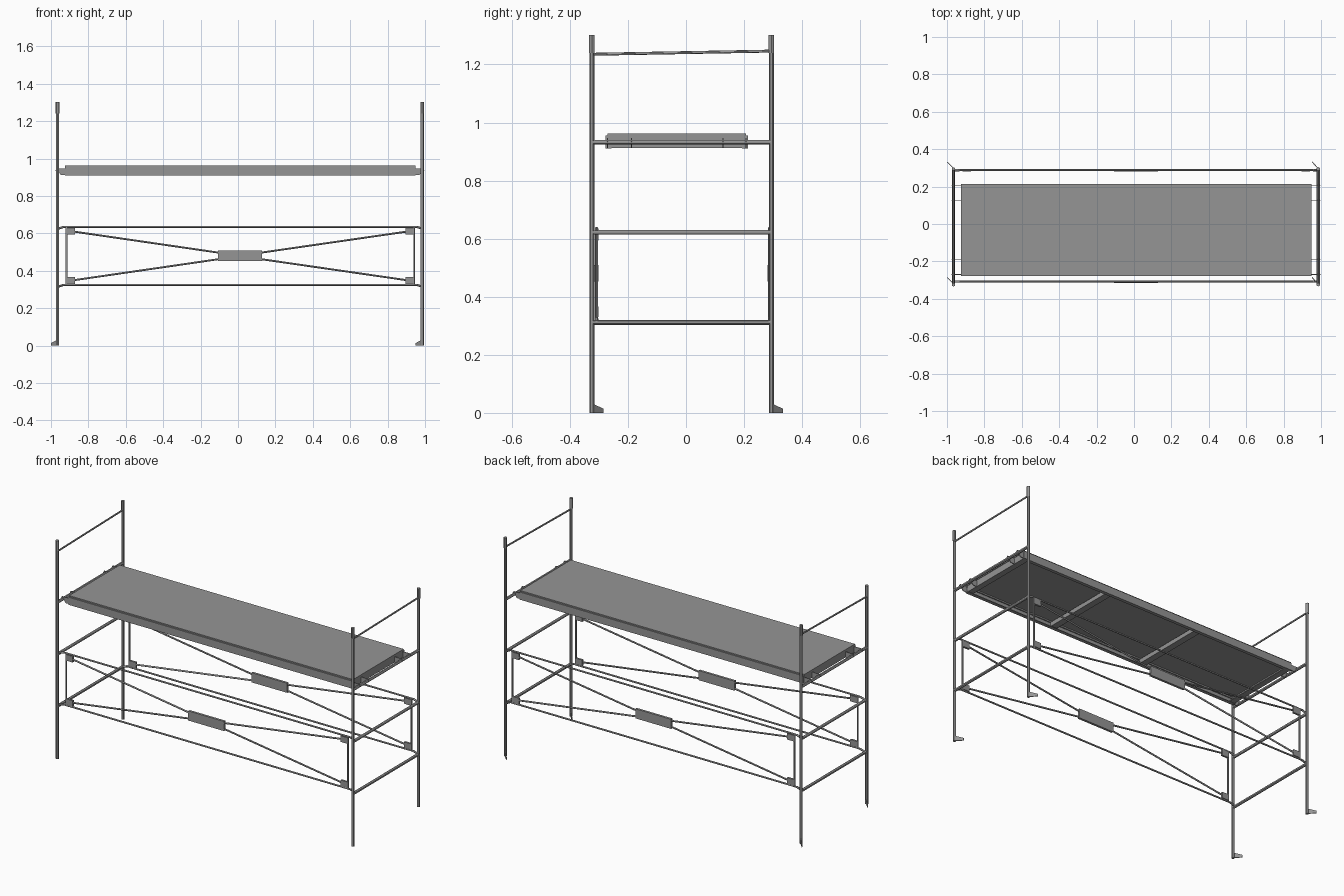
import bpy, bmesh
from mathutils import Vector

if "Cube" in bpy.data.objects:
    bpy.data.objects.remove(bpy.data.objects["Cube"])

steel = bpy.data.materials.new("grey steel")
steel.diffuse_color = (0.3, 0.3, 0.3, 1)
steel.use_nodes = True
steel.node_tree.nodes["Principled BSDF"].inputs["Base Color"].default_value = steel.diffuse_color


def finish(name, bm, smooth=False):
    bmesh.ops.recalc_face_normals(bm, faces=bm.faces)
    me = bpy.data.meshes.new(name)
    bm.to_mesh(me)
    bm.free()
    me.materials.append(steel)
    ob = bpy.data.objects.new(name, me)
    bpy.context.collection.objects.link(ob)
    if smooth:
        bpy.ops.object.select_all(action='DESELECT')
        ob.select_set(True)
        bpy.context.view_layer.objects.active = ob
        bpy.ops.object.shade_smooth_by_angle()
    return ob


def tube(name, a, b, r, sides=12):
    a, b = Vector(a), Vector(b)
    d = b - a
    bm = bmesh.new()
    bmesh.ops.create_cone(bm, cap_ends=True, segments=sides, radius1=r, radius2=r, depth=d.length)
    bm.transform(d.to_track_quat('Z', 'Y').to_matrix().to_4x4())
    bmesh.ops.translate(bm, verts=bm.verts, vec=(a + b) / 2)
    return finish(name, bm, True)


def box(name, lo, hi):
    bm = bmesh.new()
    bmesh.ops.create_cube(bm, size=1)
    for v in bm.verts:
        v.co = [(l + h) / 2 + c * (h - l) for l, h, c in zip(lo, hi, v.co)]
    return finish(name, bm)


def prism(name, pts, vec):
    """Flat outline pushed along vec."""
    bm = bmesh.new()
    f = bm.faces.new([bm.verts.new(p) for p in pts])
    out = bmesh.ops.extrude_face_region(bm, geom=[f])["geom"]
    bmesh.ops.translate(bm, vec=vec, verts=[g for g in out if isinstance(g, bmesh.types.BMVert)])
    return finish(name, bm)


XL, XR = -0.965, 0.985
YF, YB = -0.324, 0.294

# End frames: posts, spigots, diagonal foot fins and rungs
for x in (XL, XR):
    for y in (YF, YB):
        tube("post", (x, y, 0), (x, y, 1.3), 0.0085)
        tube("post_spigot", (x, y, 1.24), (x, y, 1.302), 0.0095)
        prism("foot_fin", [(x, y, 0), (x - 0.035, y + 0.037, 0),
                           (x - 0.035, y + 0.037, 0.014), (x, y, 0.032)], (0.003, 0.003, 0))
    for z in (0.312, 0.622, 0.932):
        tube("rung", (x, YF, z), (x, YB, z), 0.0085)
    tube("top_rail", (x, YF, 1.235), (x, YB, 1.246), 0.005)

# Side braces: rectangle, corner gussets, diagonals and centre plate
ZL, ZH = 0.325, 0.635
VL, VR = -0.917, 0.942
for y in (-0.308, 0.288):
    for z in (ZL, ZH):
        tube("brace_bar", (VL - 0.02, y, z), (VR + 0.02, y, z), 0.005)
        for x, v, s in ((XL, VL, 1), (XR, VR, -1)):
            tube("brace_hook", (x - s * 0.006, y, z - 0.012), (v - s * 0.015, y, z), 0.006)
            zc = 0.348 if z == ZL else 0.612
            xs = sorted((v, v + s * 0.046))
            box("gusset", (xs[0], y - 0.006, zc - 0.018), (xs[1], y + 0.006, zc + 0.018))
            tube("diagonal", (v + s * 0.025, y, zc), (0.01 - s * 0.09, y, 0.48 + (0.014 if z == ZH else -0.014)), 0.005)
    for v in (VL, VR):
        tube("brace_upright", (v, y, ZL), (v, y, ZH), 0.005)
    box("centre_plate", (-0.108, y - 0.007, 0.453), (0.128, y + 0.007, 0.51))

# Deck: thin top panel with channel rails along both long sides
DL, DR = -0.925, 0.948
box("deck_panel", (DL, -0.27, 0.95), (DR, 0.207, 0.962))
for y, s in ((-0.277, 1), (0.213, -1)):
    outline = [(0, 0.91), (0.02, 0.91), (0.02, 0.914), (0.005, 0.914),
               (0.005, 0.942), (0.012, 0.942), (0.012, 0.955), (0, 0.955)]
    prism("deck_rail", [(DL, y + s * p, z) for p, z in outline], (DR - DL, 0, 0))

# Cross members under the deck
for x in (-0.284, 0.337):
    box("deck_crossbar", (x - 0.02, -0.27, 0.92), (x + 0.02, 0.207, 0.945))

# Deck ends: channel beams and hooks over the rungs
for end, rung, s in ((DL, XL, 1), (DR, XR, -1)):
    xs = sorted((end + s * 0.004, end + s * 0.009))
    box("deck_end_web", (xs[0], -0.272, 0.914), (xs[1], 0.208, 0.951))
    xs = sorted((end + s * 0.004, end + s * 0.04))
    box("deck_end_flange", (xs[0], -0.272, 0.912), (xs[1], 0.208, 0.917))
    for y in (-0.272, -0.19, 0.125, 0.205):
        prism("deck_hook", [(end + s * 0.01, y, 0.912), (end - s * 0.022, y, 0.912),
                            (end - s * 0.03, y, 0.925), (rung - s * 0.012, y, 0.935),
                            (rung - s * 0.006, y, 0.946), (end + s * 0.01, y, 0.946)], (0, 0.004, 0))
